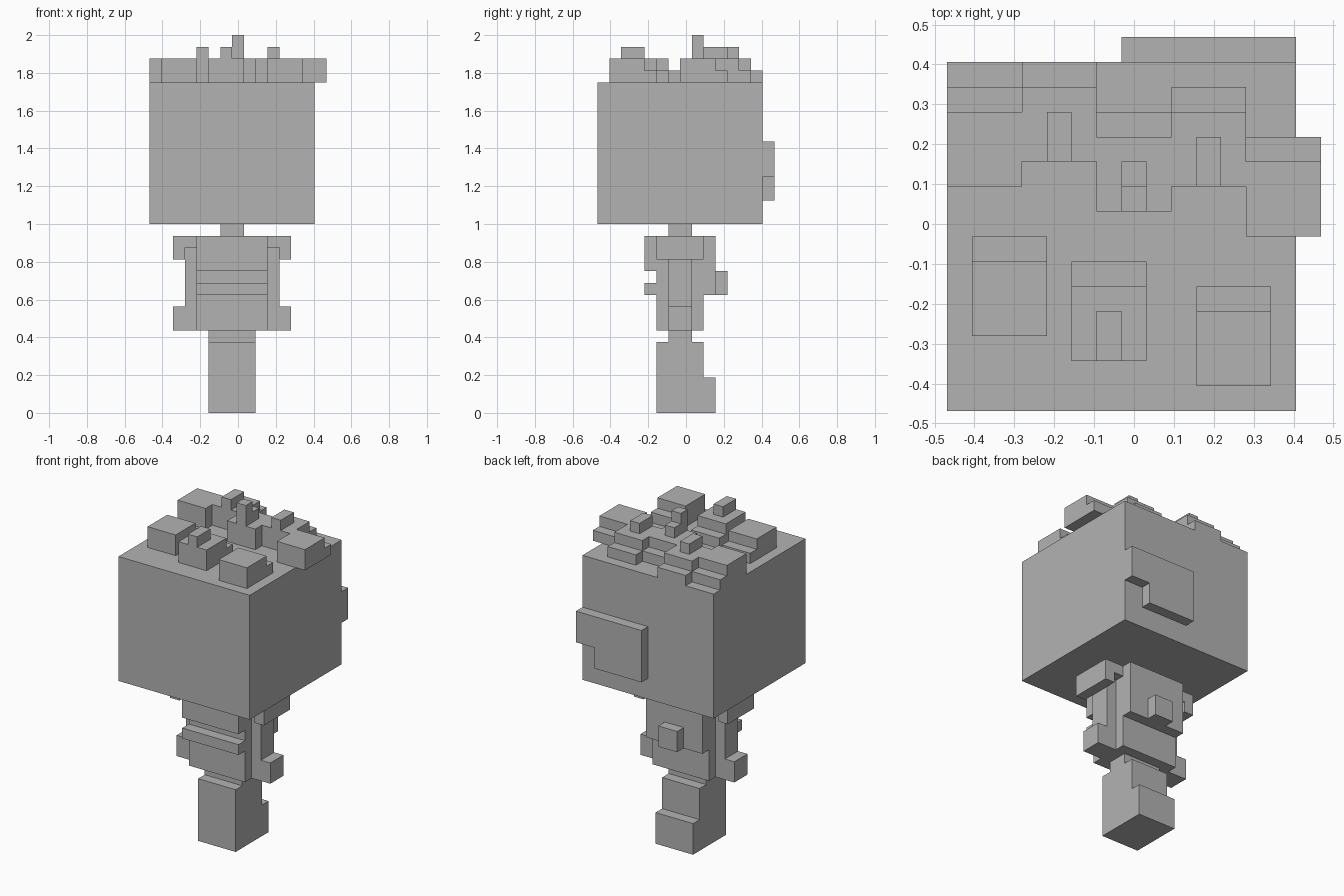
import bpy, bmesh
from mathutils import Matrix, Vector

if "Cube" in bpy.data.objects:
    bpy.data.objects.remove(bpy.data.objects["Cube"])

U = 0.0625      # one block
OFF = 7.5       # grid offset that centres the figure

grey = bpy.data.materials.new("grey")
grey.diffuse_color = (0.45, 0.45, 0.45, 1)
grey.use_nodes = True
grey.node_tree.nodes["Principled BSDF"].inputs["Base Color"].default_value = grey.diffuse_color


def part(name, *boxes):
    """One object from boxes given in block units: x0, x1, y0, y1, z0, z1."""
    bm = bmesh.new()
    for x0, x1, y0, y1, z0, z1 in boxes:
        centre = Vector(((x0 + x1) / 2 - OFF, (y0 + y1) / 2 - OFF, (z0 + z1) / 2)) * U
        size = Vector((x1 - x0, y1 - y0, z1 - z0)) * U
        bmesh.ops.create_cube(bm, size=1, matrix=Matrix.LocRotScale(centre, None, size))
    mesh = bpy.data.meshes.new(name)
    bm.to_mesh(mesh)
    bm.free()
    mesh.materials.append(grey)
    obj = bpy.data.objects.new(name, mesh)
    bpy.context.collection.objects.link(obj)
    return obj


def tuft(name, x0, x1, y0, y1, *towers):
    """Hair block two high, with a one-high step along its back edge."""
    part(name, (x0, x1, y0, y1 - 1, 28, 30), (x0, x1, y1 - 1, y1, 28, 29), *towers)


# Legs and feet
part("legs", (5, 9, 5, 9, 0, 6), (5, 9, 9, 10, 0, 3))
part("hips", (5, 9, 6, 8, 6, 7))

# Torso with chest plate, belt, upper back and back pouch
part("torso", (4, 10, 5, 9, 7, 15))
part("chest_plate", (4, 10, 4, 5, 12, 15))
part("belt", (4, 10, 4, 5, 10, 11))
part("upper_back", (4, 10, 9, 10, 10, 15))
part("back_pouch", (6, 8, 10, 11, 10, 12))

# Arms, mirrored about the torso centre line at x = 7
for side in ("left", "right"):
    def m(x0, x1, *rest):
        return (x0, x1, *rest) if side == "left" else (14 - x1, 14 - x0, *rest)
    part(side + "_shoulder", m(2, 3, 5, 9, 13, 15), m(3, 4, 5, 9, 14, 15))
    part(side + "_arm", m(3, 4, 6, 8, 7, 14))
    part(side + "_hand", m(2, 3, 6, 8, 7, 9))

# Neck, head and the panel on its back
part("neck", (6, 8, 6, 8, 15, 16))
part("head", (0, 14, 0, 14, 16, 28))
part("head_panel", (7, 12, 14, 15, 18, 23), (12, 14, 14, 15, 20, 23))

# Hair tufts, some with small towers
tuft("hair_front_left", 1, 4, 3, 7)
tuft("hair_front_middle", 5, 8, 2, 6, (6, 7, 2, 4, 30, 31))
tuft("hair_front_right", 10, 13, 1, 5)
tuft("hair_side_right", 12, 15, 7, 11)
tuft("hair_back_left", 0, 3, 9, 13)
tuft("hair_back_middle_left", 3, 6, 10, 14, (4, 5, 10, 12, 30, 31))
tuft("hair_centre", 6, 9, 8, 12, (7, 8, 8, 9, 30, 32), (7, 8, 9, 10, 30, 31))
tuft("hair_back_right", 9, 12, 9, 13, (10, 11, 9, 11, 30, 31))
